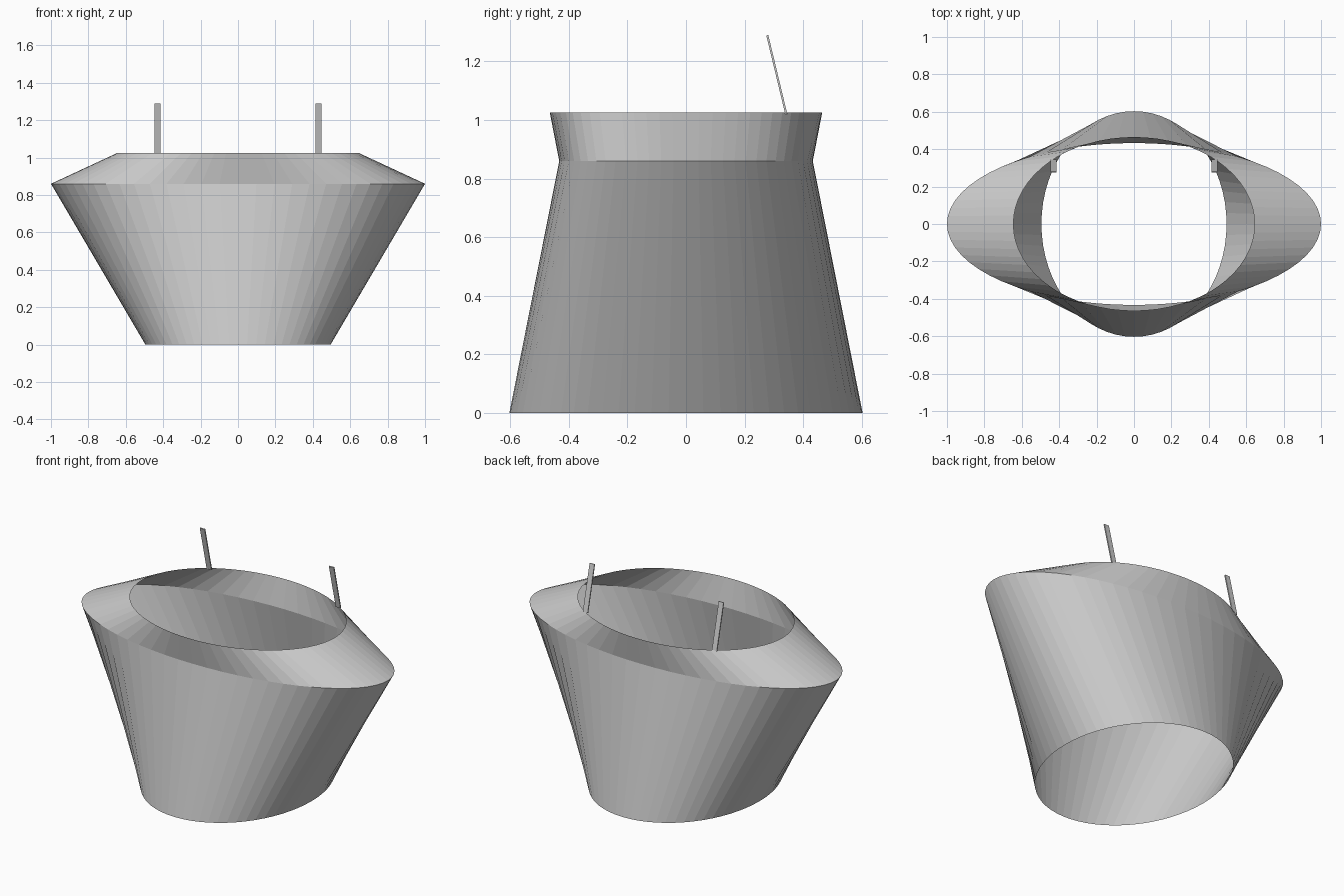
import bpy
import bmesh
import math

SEGMENTS = 64


def add_object(name, bm):
    mesh = bpy.data.meshes.new(name)
    bm.to_mesh(mesh)
    bm.free()
    obj = bpy.data.objects.new(name, mesh)
    bpy.context.collection.objects.link(obj)
    return obj


def ellipse_ring(bm, rx, ry, z):
    angles = [math.tau * i / SEGMENTS for i in range(SEGMENTS)]
    return [bm.verts.new((rx * math.cos(a), ry * math.sin(a), z)) for a in angles]


def open_loft(name, sections):
    """Ruled open shell through a stack of ellipses."""
    bm = bmesh.new()
    rings = [ellipse_ring(bm, *section) for section in sections]
    for low, high in zip(rings, rings[1:]):
        for i in range(SEGMENTS):
            j = (i + 1) % SEGMENTS
            bm.faces.new((low[i], low[j], high[j], high[i]))
    return add_object(name, bm)


def strap(name, x):
    """Thin upright strip leaning forward from the back of the rim."""
    bm = bmesh.new()
    bmesh.ops.create_cube(bm, size=1)
    bmesh.ops.scale(bm, vec=(0.032, 0.007, 0.277), verts=bm.verts)
    obj = add_object(name, bm)
    obj.location = (x, 0.31, 1.155)
    obj.rotation_euler.x = math.atan2(0.065, 0.27)
    return obj


cube = bpy.data.objects.get("Cube")
if cube:
    bpy.data.objects.remove(cube, do_unlink=True)

# Open shell: base opening, wide shoulder, top rim (x radius, y radius, height)
open_loft("body_shell", [(0.495, 0.603, 0), (1.0, 0.433, 0.86), (0.645, 0.465, 1.025)])

# Pair of straps
for side, sign in (("left", 1), ("right", -1)):
    strap(f"{side}_strap", sign * 0.431)
